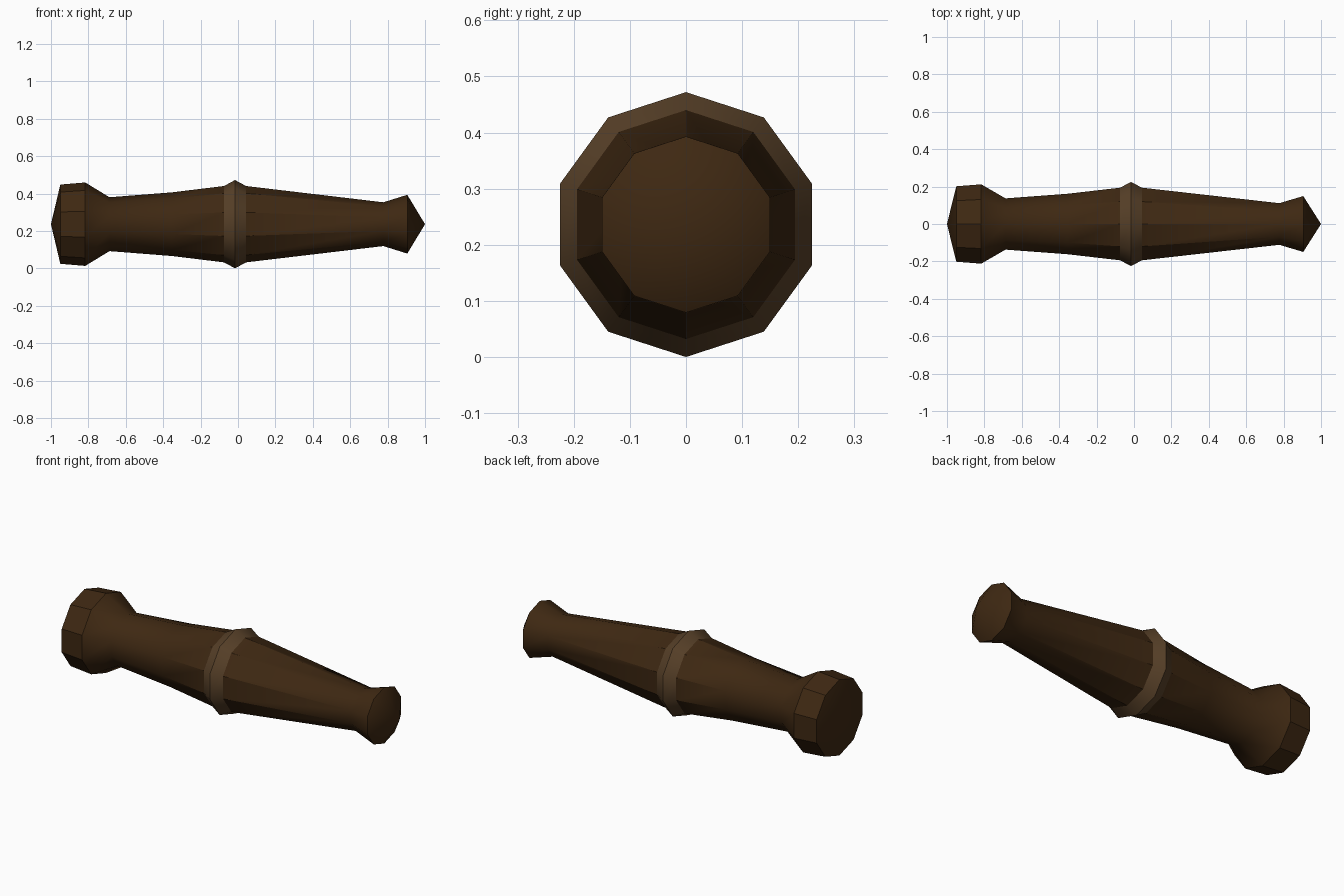
import bpy, bmesh, math

if "Cube" in bpy.data.objects:
    bpy.data.objects.remove(bpy.data.objects["Cube"])

SIDES = 10
AXIS_Z = 0.236


def material(name, color):
    m = bpy.data.materials.new(name)
    m.diffuse_color = (*color, 1)
    m.use_nodes = True
    m.node_tree.nodes["Principled BSDF"].inputs["Base Color"].default_value = m.diffuse_color
    return m


dark_wood = material("dark brown wood", (0.048, 0.021, 0.006))
light_wood = material("light brown wood", (0.095, 0.051, 0.021))


def turned_part(name, profile, mat, sharp_rings=(), faceted=()):
    """Turn an (x, radius) profile round the x axis; radius 0 closes to a tip.
    sharp_rings: rings kept crisp; faceted: spans with crisp lengthwise edges."""
    bm = bmesh.new()
    rings = []
    for x, r in profile:
        if r == 0:
            rings.append([bm.verts.new((x, 0, AXIS_Z))])
            continue
        angles = [2 * math.pi * k / SIDES for k in range(SIDES)]
        rings.append([bm.verts.new((x, r * math.sin(a), AXIS_Z + r * math.cos(a)))
                      for a in angles])
    for i, (a, b) in enumerate(zip(rings, rings[1:])):
        for k in range(SIDES):
            n = (k + 1) % SIDES
            if len(a) == 1:
                corners = (a[0], b[n], b[k])
            elif len(b) == 1:
                corners = (a[k], a[n], b[0])
            else:
                corners = (a[k], a[n], b[n], b[k])
            bm.faces.new(corners).smooth = True
        if i in faceted:
            for k in range(SIDES):
                bm.edges.get((a[k], b[k])).smooth = False
    for i in sharp_rings:
        for k in range(SIDES):
            bm.edges.get((rings[i][k], rings[i][(k + 1) % SIDES])).smooth = False
    bmesh.ops.recalc_face_normals(bm, faces=bm.faces)
    # Open parts: make sure the normals point away from the axis
    f = bm.faces[SIDES]
    c = f.calc_center_median()
    if f.normal.y * c.y + f.normal.z * (c.z - AXIS_Z) < 0:
        bmesh.ops.reverse_faces(bm, faces=bm.faces)
    me = bpy.data.meshes.new(name)
    bm.to_mesh(me)
    bm.free()
    me.materials.append(mat)
    ob = bpy.data.objects.new(name, me)
    bpy.context.collection.objects.link(ob)
    return ob


# Shared joints between the shafts and the centre band
joint_left, joint_right = (-0.075, 0.204), (0.043, 0.204)

# Thick end: tip, faceted knob, flared neck, tapering shaft
turned_part("knob_shaft",
            [(-1.0, 0), (-0.95, 0.212), (-0.817, 0.223), (-0.687, 0.144),
             (-0.355, 0.17), joint_left],
            dark_wood, sharp_rings=(1, 2), faceted=(1, 4))

# Raised band round the middle
turned_part("centre_band", [joint_left, (-0.016, 0.236), joint_right],
            light_wood, sharp_rings=(1,))

# Thin end: long taper, flared lip, shallow tip
turned_part("handle_shaft",
            [joint_right, (0.777, 0.117), (0.905, 0.157), (1.0, 0)],
            dark_wood, sharp_rings=(2,), faceted=(0,))
